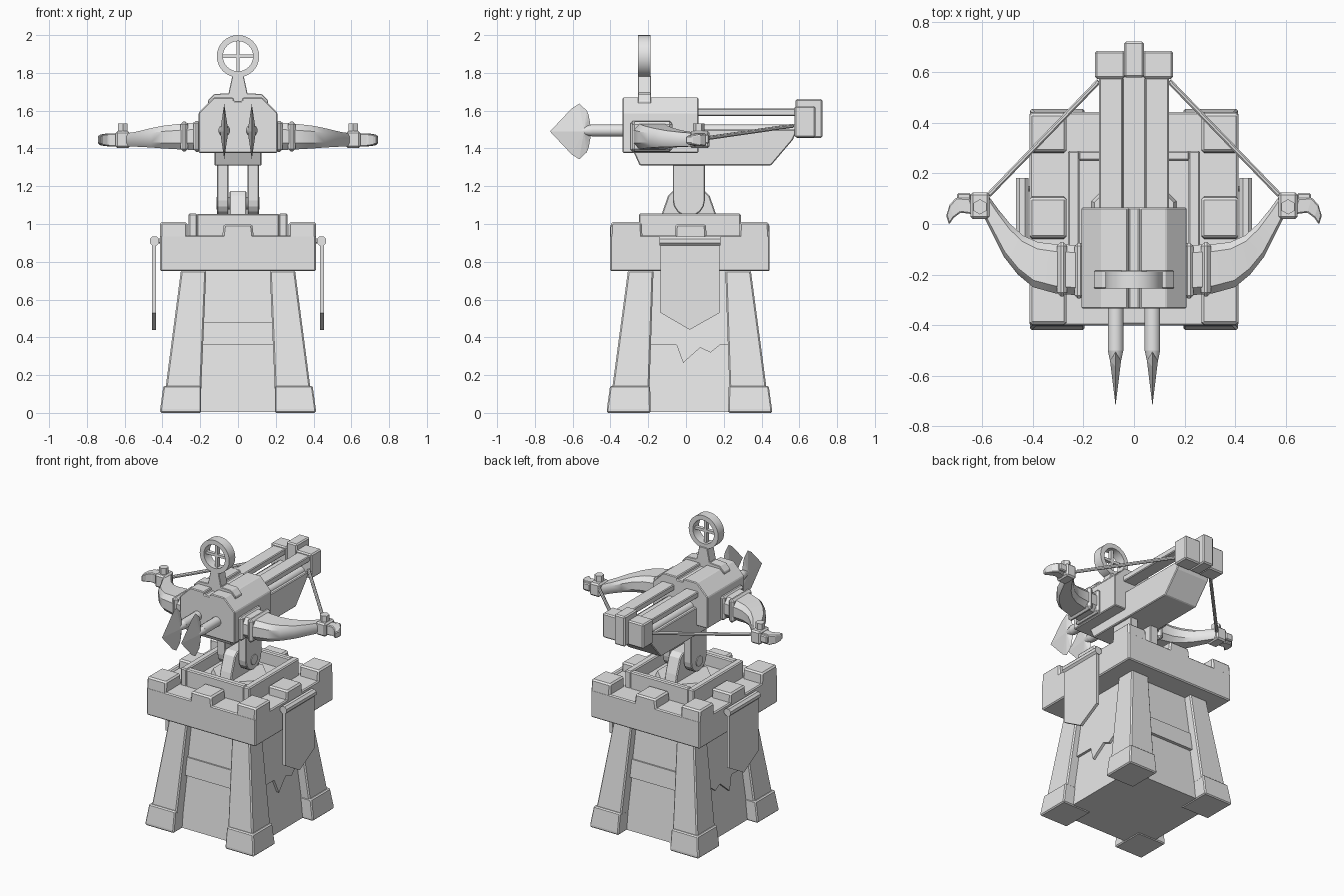
import bpy, bmesh, math
from mathutils import Vector

if "Cube" in bpy.data.objects:
    bpy.data.objects.remove(bpy.data.objects["Cube"])

stone = bpy.data.materials.new("plain_grey")
stone.diffuse_color = (0.8, 0.8, 0.8, 1)
stone.use_nodes = True
stone.node_tree.nodes["Principled BSDF"].inputs["Base Color"].default_value = stone.diffuse_color
CY = 0.018  # tower centre in y


def finish(name, bm, bevel=0, smooth=False):
    bmesh.ops.recalc_face_normals(bm, faces=bm.faces)
    me = bpy.data.meshes.new(name)
    bm.to_mesh(me)
    bm.free()
    me.materials.append(stone)
    ob = bpy.data.objects.new(name, me)
    bpy.context.collection.objects.link(ob)
    if bevel:
        m = ob.modifiers.new("edge", 'BEVEL')
        m.width, m.segments = bevel, 1
    if smooth:
        bpy.ops.object.select_all(action='DESELECT')
        ob.select_set(True)
        bpy.context.view_layer.objects.active = ob
        bpy.ops.object.shade_smooth_by_angle(angle=math.radians(35))
    return ob


def loft(name, rings, bevel=0, smooth=False, closed=False):
    """Skin a series of equal-length rings of points."""
    bm = bmesh.new()
    vs = [[bm.verts.new(p) for p in r] for r in rings]
    n = len(rings[0])
    pairs = list(zip(vs, vs[1:])) + ([(vs[-1], vs[0])] if closed else [])
    for a, b in pairs:
        for i in range(n):
            j = (i + 1) % n
            bm.faces.new((a[i], a[j], b[j], b[i]))
    if not closed:
        bm.faces.new(vs[0])
        bm.faces.new(vs[-1])
    return finish(name, bm, bevel, smooth)


def rect(x0, x1, y0, y1, z):
    return [(x0, y0, z), (x1, y0, z), (x1, y1, z), (x0, y1, z)]


def box(name, x0, x1, y0, y1, z0, z1, bevel=0.007):
    return loft(name, [rect(x0, x1, y0, y1, z0), rect(x0, x1, y0, y1, z1)], bevel)


def prism(name, pts, axis, lo, hi, bevel=0):
    """Extrude a 2D outline along x (outline y,z) or y (outline x,z)."""
    f = (lambda p, t: (t, p[0], p[1])) if axis == 'x' else (lambda p, t: (p[0], t, p[1]))
    return loft(name, [[f(p, t) for p in pts] for t in (lo, hi)], bevel)


def rod(name, a, b, ra, rb=None, n=12, smooth=True):
    a, b = Vector(a), Vector(b)
    q = (b - a).to_track_quat('Z', 'Y')
    rings = [[c + q @ Vector((r * math.cos(2 * math.pi * (i + .5) / n),
                              r * math.sin(2 * math.pi * (i + .5) / n), 0)) for i in range(n)]
             for c, r in ((a, ra), (b, ra if rb is None else rb))]
    return loft(name, rings, 0, smooth)


def mirrored(s, lo, hi):
    return (lo, hi) if s > 0 else (-hi, -lo)


# --- tower walls, legs and feet
loft("tower_wall", [rect(-.335, .335, CY - .345, CY + .345, .005),
                    rect(-.245, .245, CY - .26, CY + .26, .75)])
for s in (-1, 1):
    # upper wall facing and horizontal band on front and back
    for nm, z0, z1, d in (("wall_band", .36, .48, .022), ("upper_wall", .48, .75, .012)):
        rings = []
        for z in (z0, z1):
            y = .345 - .085 * z / .75
            rings.append(rect(-.2, .2, *sorted((CY + s * (y - .05), CY + s * (y + d))), z))
        loft(nm, rings)
    # side facing with a broken lower edge
    pts = [(-.2, .75), (-.2, .36), (-.05, .36), (-.015, .265), (.03, .305),
           (.075, .345), (.13, .32), (.18, .36), (.235, .36), (.235, .75)]
    loft("side_facing", [[(s * (.335 - .12 * z + d), y, z) for y, z in pts] for d in (-.03, .018)])
    for t in (-1, 1):
        def corner(x0, x1, y0, y1, z):
            return rect(*mirrored(s, x0, x1), *[CY + v for v in mirrored(t, y0, y1)], z)
        loft("tower_leg", [corner(.195, .385, .212, .41, .12), corner(.168, .302, .19, .325, .755)], .008)
        loft("tower_foot", [corner(.195, .412, .205, .437, 0), corner(.195, .412, .205, .437, .02),
                            corner(.195, .395, .208, .42, .143)], .007)

# --- battlements
Y0, Y1 = -.402, .443
box("parapet", -.413, .413, Y0, Y1, .75, .94)
for s in (-1, 1):
    for lo, hi, nm in ((-.402, -.23, "corner_merlon"), (.28, .443, "corner_merlon"),
                       (-.06, .11, "side_merlon")):
        x0, x1 = mirrored(s, .268, .413)
        top = 1.01 if nm[0] == "c" else 1.0
        loft(nm, [rect(x0, x1, lo, hi, .92), rect(x0, x1, lo + .005, hi - .005, top)], .01)
    y0, y1 = (Y0, -.25) if s < 0 else (.29, Y1)
    loft("end_merlon", [rect(-.085, .085, y0, y1, .92), rect(-.075, .075, y0, y1, 1.0)], .01)

# --- raised platform with sunken middle
box("platform_floor", -.25, .25, -.23, .27, .93, .97, 0)
for s in (-1, 1):
    box("platform_side", *mirrored(s, .215, .262), -.25, .29, .93, 1.055)
    y = (-.25, -.205) if s < 0 else (.25, .29)
    box("platform_end", -.22, .22, *y, .93, 1.054)
rod("swivel_base", (0, .02, .95), (0, .02, 1.0), .19, .17, 8, False)

# --- hanging banners
for s in (-1, 1):
    rod("banner_rod", (s * .442, -.14, .91), (s * .442, .182, .91), .027, n=8)
    pts = [(-.135, .91), (-.135, .53), (.02, .44), (.178, .53), (.178, .91)]
    prism("banner", pts, 'x', *mirrored(s, .434, .454))
    for y in (-.1, .14):
        rod("banner_bracket", (s * .4, y, .91), (s * .442, y, .91), .012, n=6)

# --- swivel mount
prism("mount_bracket", [(-.15, .96), (-.13, 1.05), (-.095, 1.15), (-.07, 1.175),
                        (.1, 1.175), (.125, 1.15), (.16, 1.05), (.18, .96)], 'x', -.045, .045, .006)
arc = [(.015 + .085 * math.cos(a), 1.125 + .085 * math.sin(a))
       for a in [math.pi + math.pi * i / 8 for i in range(9)]]
for s in (-1, 1):
    prism("mount_arm", arc + [(.1, 1.34), (-.07, 1.34)], 'x', *mirrored(s, .05, .11), .005)
rod("mount_axle", (-.115, .015, 1.11), (.115, .015, 1.11), .035)

# --- stock, rails and rear block
prism("stock", [(-.275, 1.376), (-.245, 1.31), (.45, 1.31), (.565, 1.445), (.59, 1.5),
                (-.275, 1.5)], 'x', -.125, .125, .005)
for s in (-1, 1):
    box("top_rail", *mirrored(s, .045, .138), 0, .6, 1.572, 1.612, .005)
    x0, x1 = mirrored(s, .035, .155)
    rings = [rect(x0, x1, .575, .685, 1.458), rect(x0, x1, .575, .685, 1.625)]
    loft("rear_block", rings, .008)
box("rear_centre_block", -.04, .04, .58, .722, 1.456, 1.662, .008)

# --- receiver housing with grooved top
half = [(.208, 1.376), (.208, 1.59), (.128, 1.67), (.025, 1.67), (.02, 1.65)]
prism("receiver", half + [(-x, z) for x, z in half[::-1]], 'y', -.335, .065, .005)

# --- ring sight
strap = [(.158, 1.635), (.158, 1.655), (.125, 1.688), (.05, 1.692), (.03, 1.785)]
prism("sight_stem", strap + [(-x, z) for x, z in strap[::-1]], 'y', -.255, -.185, .003)
SY, SZ, N = -.222, 1.888, 32
rings = []
for i in range(N):
    a = 2 * math.pi * i / N
    rings.append([(r * math.cos(a), SY + d, SZ + r * math.sin(a))
                  for r, d in ((.08, -.033), (.112, -.033), (.112, .033), (.08, .033))])
loft("sight_ring", rings, 0, True, True)
box("sight_cross_bar", -.085, .085, SY - .012, SY + .012, SZ - .009, SZ + .009, 0)
box("sight_cross_post", -.009, .009, SY - .012, SY + .012, SZ - .085, SZ + .085, 0)

# --- bolts with ridged barbed heads
outline = [(-.72, 1.49), (-.605, 1.612), (-.565, 1.637), (-.525, 1.6), (-.515, 1.575), (-.5, 1.49)]
outline += [(y, 2.98 - z) for y, z in outline[-2:0:-1]]
for s in (-1, 1):
    bx = s * .073
    rod("bolt_shaft", (bx, .575, 1.495), (bx, -.5, 1.495), .032)
    rod("bolt_neck", (bx, -.5, 1.495), (bx, -.59, 1.492), .032, .012)
    bm = bmesh.new()
    edge = [bm.verts.new((bx, y, z)) for y, z in outline]
    for d in (-1, 1):
        ridge = bm.verts.new((bx + d * .022, -.54, 1.49))
        for i in range(len(edge)):
            bm.faces.new((edge[i], edge[(i + 1) % len(edge)], ridge))
    finish("bolt_head", bm)

# --- bow limbs, clamps, tips and strings
# each row: outer x, outer y, inner x, inner y, bottom z, top z
limb = [(.19, -.285, .19, -.085, 1.39, 1.54), (.31, -.275, .31, -.08, 1.395, 1.53),
        (.40, -.25, .38, -.072, 1.40, 1.52), (.46, -.2, .44, -.045, 1.405, 1.508),
        (.515, -.13, .49, 0, 1.408, 1.495), (.56, -.04, .535, .055, 1.41, 1.485),
        (.60, .04, .575, .11, 1.41, 1.48)]
for s in (-1, 1):
    rings = []
    for ox, oy, ix, iy, z0, z1 in limb:
        o, i = Vector((s * ox, oy, 0)), Vector((s * ix, iy, 0))
        h = z1 - z0
        rings.append([p + Vector((0, 0, z)) for p, z in (
            (o, z0 + .25 * h), (o.lerp(i, .15), z0), (o.lerp(i, .85), z0), (i, z0 + .25 * h),
            (i, z1 - .25 * h), (o.lerp(i, .85), z1), (o.lerp(i, .15), z1), (o, z1 - .25 * h))])
    loft("bow_limb", rings, 0, True)
    box("limb_socket", *mirrored(s, .2, .235), -.295, -.075, 1.382, 1.545, .012)
    box("limb_clamp", *mirrored(s, .265, .305), -.287, -.072, 1.383, 1.543, .015)
    box("tip_block", *mirrored(s, .572, .648), .02, .125, 1.402, 1.492, .01)
    rod("tip_pin", (s * .61, .068, 1.48), (s * .61, .068, 1.532), .03, n=6, smooth=False)
    # curled end hook
    hook = [(.64, .07, .032), (.695, .075, .03), (.722, .05, .026), (.738, .015, .018)]
    rings = [[(s * (x + k * .3 * r), y + k * r, 1.445 + m * r * 1.1)
              for k, m in ((-1, -1), (1, -1), (1, 1), (-1, 1))] for x, y, r in hook]
    loft("tip_hook", rings, .005)
    box("tip_barb", *mirrored(s, .645, .7), .09, .122, 1.425, 1.475, .006)
    rod("bow_string", (s * .575, .115, 1.455), (s * .14, .565, 1.52), .011, n=8)
